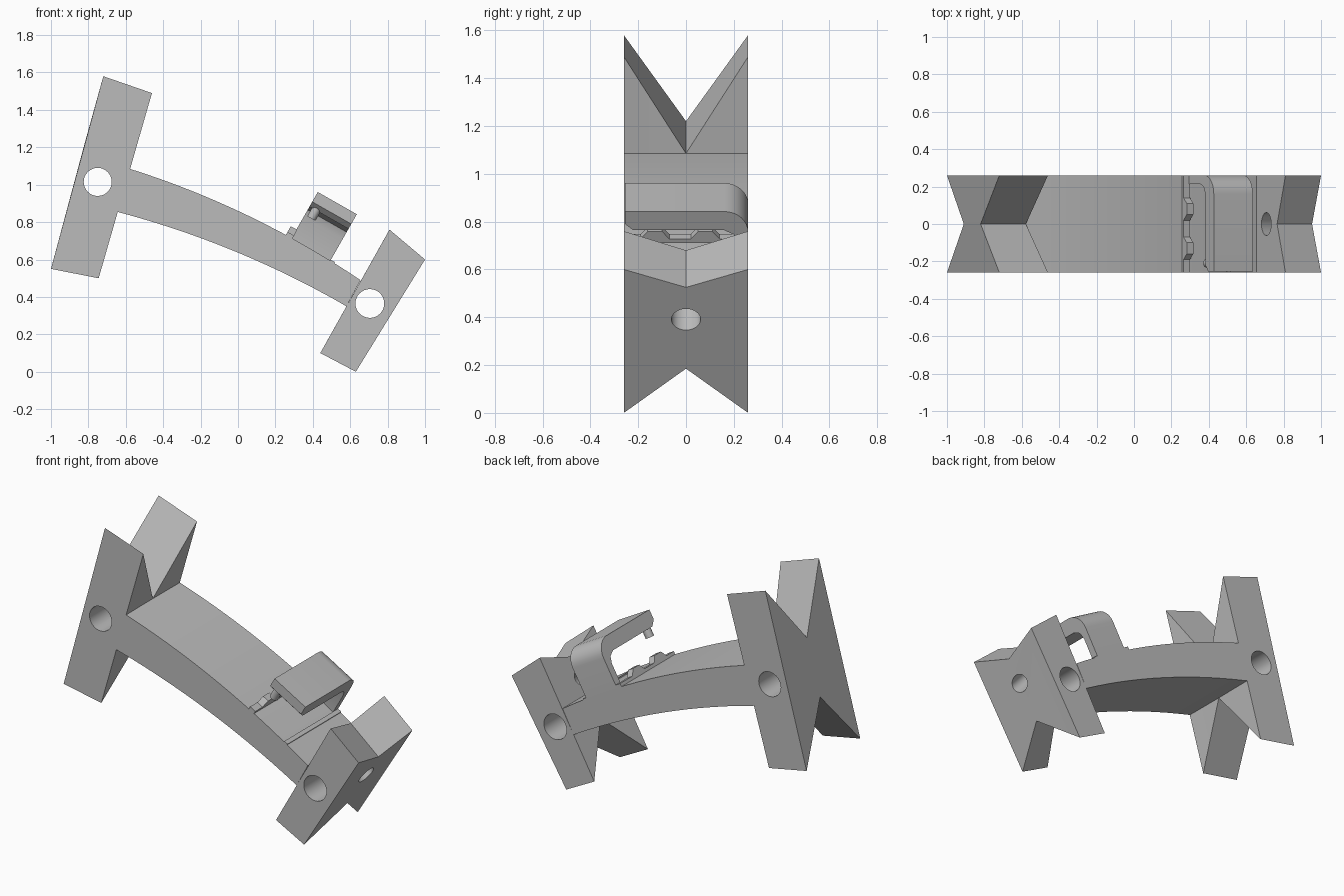
import bpy
import bmesh
from math import cos, sin, pi, radians
from mathutils import Vector

cube = bpy.data.objects.get("Cube")
if cube:
    bpy.data.objects.remove(cube, do_unlink=True)

# Single grey material
grey = bpy.data.materials.new("plain grey")
grey.use_nodes = True
COLOR = (0.5, 0.5, 0.5, 1)
grey.diffuse_color = COLOR
grey.node_tree.nodes["Principled BSDF"].inputs["Base Color"].default_value = COLOR

W = 0.26  # half width of the whole body


def loft(name, slices):
    """Skin matching closed outlines into a capped solid."""
    bm = bmesh.new()
    rings = [[bm.verts.new(p) for p in ring] for ring in slices]
    count = len(rings[0])
    for a, b in zip(rings, rings[1:]):
        for i in range(count):
            j = (i + 1) % count
            bm.faces.new((a[i], a[j], b[j], b[i]))
    bm.faces.new(rings[0])
    bm.faces.new(rings[-1])
    bmesh.ops.recalc_face_normals(bm, faces=bm.faces)
    mesh = bpy.data.meshes.new(name)
    bm.to_mesh(mesh)
    bm.free()
    mesh.materials.append(grey)
    obj = bpy.data.objects.new(name, mesh)
    bpy.context.collection.objects.link(obj)
    return obj


def flat(points, y):
    return [Vector((x, y, z)) for x, z in points]


def tube(name, start, end, u, v, sides=32):
    """Elliptical rod from start to end with radius vectors u and v."""
    ring = [u * cos(2 * pi * i / sides) + v * sin(2 * pi * i / sides) for i in range(sides)]
    return loft(name, [[start + r for r in ring], [end + r for r in ring]])


def cut(obj, cutter):
    mod = obj.modifiers.new("hole", 'BOOLEAN')
    mod.operation = 'DIFFERENCE'
    mod.solver = 'EXACT'
    mod.object = cutter
    bpy.context.view_layer.objects.active = obj
    bpy.ops.object.modifier_apply(modifier=mod.name)
    bpy.data.objects.remove(cutter, do_unlink=True)


def cross_hole(obj, x, z, r):
    cut(obj, tube("hole_cutter", Vector((x, -0.4, z)), Vector((x, 0.4, z)),
                  Vector((r, 0, 0)), Vector((0, 0, r))))


def notched_block(name, corners, apexes):
    return loft(name, [flat(corners, -W), flat(apexes, 0), flat(corners, W)])


# End blocks with V notches: outer top, inner top, inner bottom, outer bottom
tall_block = notched_block(
    "tall_end_block",
    [(-0.72, 1.58), (-0.46, 1.49), (-0.745, 0.50), (-1.0, 0.55)],
    [(-0.82, 1.22), (-0.578, 1.085), (-0.645, 0.855), (-0.91, 0.88)])
short_block = notched_block(
    "short_end_block",
    [(1.0, 0.60), (0.81, 0.76), (0.44, 0.10), (0.63, 0.0)],
    [(0.952, 0.525), (0.765, 0.68), (0.58, 0.35), (0.742, 0.185)])
cross_hole(tall_block, -0.75, 1.015, 0.075)
cross_hole(short_block, 0.705, 0.365, 0.077)

# Slanted hole through the short block
a, b = Vector((0.705, 0, 0.58)), Vector((0.87, 0, 0.39))
d = (b - a).normalized()
cut(short_block, tube("hole_cutter", a - d * 0.1, b + d * 0.1,
                      Vector((0, 0.061, 0)), Vector((-d.z, 0, d.x)) * 0.05))


# Arched beam between the blocks
def arc(p, q, sag, steps=14):
    p, q = Vector(p), Vector(q)
    return [p.lerp(q, i / steps) + Vector((0.4, 0.9)) * sag * 4 * (i / steps) * (1 - i / steps)
            for i in range(steps + 1)]


beam_outline = arc((-0.578, 1.085), (0.655, 0.49), 0.05)
beam_outline += reversed(arc((-0.645, 0.855), (0.58, 0.35), 0.045))
beam = loft("arched_beam", [flat(beam_outline, -W), flat(beam_outline, W)])

# Local frame on the beam: s runs down the slope, h stands off it
ORIGIN = Vector((0.278, 0, 0.70))
T = Vector((0.87, 0, -0.495))
N = Vector((0.495, 0, 0.87))


def place(s, y, h):
    return ORIGIN + T * s + N * h + Vector((0, y, 0))


def slope_prism(name, outline, s0, s1):
    return loft(name, [[place(s, y, h) for y, h in outline] for s in (s0, s1)])


# Clip: back wall curving into an overhanging flap
R = 0.1
strap = [(W, -0.04)]
strap += [(W - R + R * cos(i * pi / 16), 0.2 + R * sin(i * pi / 16)) for i in range(9)]
strap += [(-0.255, 0.30), (-0.255, 0.24), (-0.22, 0.21), (0.16, 0.21),
          (0.20, 0.19), (0.215, 0.15), (0.215, -0.04)]
clip = slope_prism("clip_strap", strap, 0, 0.24)

# Small pin under the flap tip
pin = tube("clip_pin", place(0.04, -0.21, 0.16), place(0.04, -0.21, 0.23),
           T * 0.025, Vector((0, 0.025, 0)), 16)

# Toothed strip above the clip
teeth = [(-W, -0.04), (-W, 0.035)]
for y in (-0.13, 0.08):
    teeth += [(y - 0.06, 0.035), (y - 0.03, 0.07), (y + 0.03, 0.07), (y + 0.06, 0.035)]
teeth += [(W, 0.035), (W, -0.04)]
strip = slope_prism("toothed_strip", teeth, -0.035, 0.005)

# Thin rail below the clip
rail = slope_prism("thin_rail", [(-W, -0.03), (-W, 0.02), (W, 0.02), (W, -0.03)], 0.24, 0.265)

# Smooth round surfaces, keep edges sharp
bpy.ops.object.select_all(action='DESELECT')
for obj in (tall_block, short_block, beam, clip, pin):
    obj.select_set(True)
bpy.context.view_layer.objects.active = beam
bpy.ops.object.shade_smooth_by_angle(angle=radians(25))
